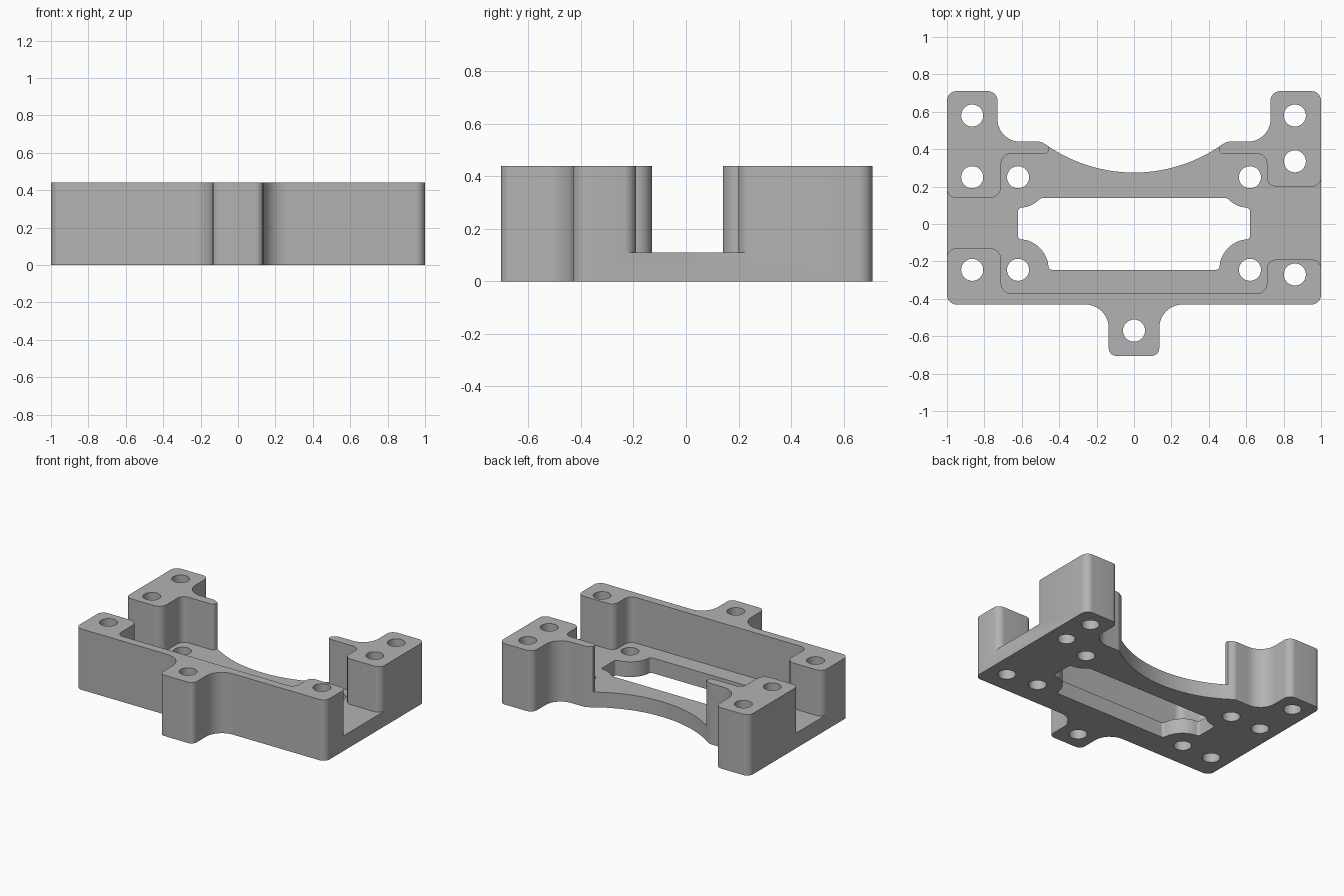
import bpy
import bmesh
import math
from mathutils import Vector

cube = bpy.data.objects.get("Cube")
if cube:
    bpy.data.objects.remove(cube, do_unlink=True)

HEIGHT, FLOOR = 0.44, 0.11

grey = bpy.data.materials.new("plain grey")
grey.use_nodes = True
GREY = (0.45, 0.45, 0.45, 1)
grey.diffuse_color = GREY
grey.node_tree.nodes["Principled BSDF"].inputs["Base Color"].default_value = GREY


def rounded(corners, steps=8):
    """Turn (x, y, radius) corners into outline points with filleted corners."""
    points = []
    for i, (x, y, r) in enumerate(corners):
        p = Vector((x, y))
        if r == 0:
            points.append(p)
            continue
        a = (Vector(corners[i - 1][:2]) - p).normalized()
        b = (Vector(corners[(i + 1) % len(corners)][:2]) - p).normalized()
        half = a.angle(b) / 2
        centre = p + (a + b).normalized() * (r / math.sin(half))
        start = p + a * (r / math.tan(half)) - centre
        end = p + b * (r / math.tan(half)) - centre
        for k in range(steps + 1):
            t = k / steps
            points.append(centre + (start * (1 - t) + end * t).normalized() * r)
    return points


def arc(cx, cy, r, start, end, steps):
    """Unfilleted outline points along an arc, angles in degrees."""
    angles = [math.radians(start + (end - start) * k / steps) for k in range(steps + 1)]
    return [(cx + r * math.cos(a), cy + r * math.sin(a), 0) for a in angles]


def mirrored(corners):
    return [(-x, y, r) for x, y, r in reversed(corners)]


def prism(name, points, z0, z1):
    bm = bmesh.new()
    face = bm.faces.new([bm.verts.new((p[0], p[1], z0)) for p in points])
    top = bmesh.ops.extrude_face_region(bm, geom=[face])["geom"]
    verts = [v for v in top if isinstance(v, bmesh.types.BMVert)]
    bmesh.ops.translate(bm, verts=verts, vec=(0, 0, z1 - z0))
    bmesh.ops.recalc_face_normals(bm, faces=bm.faces)
    mesh = bpy.data.meshes.new(name)
    bm.to_mesh(mesh)
    bm.free()
    mesh.materials.append(grey)
    obj = bpy.data.objects.new(name, mesh)
    bpy.context.collection.objects.link(obj)
    return obj


# Bracket body: front tab, rear ears and a shallow curved rear edge
right_side = [(0.135, -0.705, 0.04), (0.135, -0.43, 0.125), (1, -0.43, 0.05),
              (1, 0.71, 0.05), (0.73, 0.71, 0.05), (0.73, 0.44, 0.12),
              (0.495, 0.44, 0.05)]
rear_curve = arc(0, 1.092, 0.817, -56, -124, 32)
body = prism("bracket_body", rounded(right_side + rear_curve + mirrored(right_side)),
             0, HEIGHT)

# Pocket above the floor, open at both sides and at the rear
OUT = 1.001
pocket = [(-OUT, -0.13, 0.05), (-0.71, -0.13, 0.06), (-0.71, -0.37, 0.05),
          (0.71, -0.37, 0.05), (0.71, -0.19, 0.05), (OUT, -0.19, 0.05),
          (OUT, -0.3, 0), (1.1, -0.3, 0), (1.1, 0.3, 0), (OUT, 0.3, 0),
          (OUT, 0.2, 0.05), (0.71, 0.2, 0.05), (0.71, 0.375, 0.05),
          (0.455, 0.375, 0.025), (0.455, 0.6, 0), (-0.455, 0.6, 0),
          (-0.455, 0.375, 0.025), (-0.71, 0.375, 0.05), (-0.71, 0.14, 0.06),
          (-OUT, 0.14, 0.05), (-OUT, 0.3, 0), (-1.1, 0.3, 0),
          (-1.1, -0.3, 0), (-OUT, -0.3, 0)]
cutters = [prism("pocket_cutter", rounded(pocket), FLOOR, 1)]

# Floor window, scooped around the four inner screw holes
window = ([(0.455, -0.245, 0.02)] + arc(0.62, -0.245, 0.165, 165, 105, 10)
          + [(0.62, -0.08, 0.02), (0.62, 0.085, 0.02)]
          + arc(0.62, 0.25, 0.165, 255, 225, 6) + [(0.49, 0.14, 0)])
cutters.append(prism("window_cutter", rounded(window + mirrored(window)), -0.5, 1))

# Screw holes
holes = [(-0.865, 0.58), (-0.865, 0.25), (-0.62, 0.25), (-0.865, -0.245),
         (-0.62, -0.245), (0, -0.57), (0.86, 0.58), (0.86, 0.335),
         (0.62, 0.25), (0.62, -0.245), (0.86, -0.27)]
for x, y in holes:
    circle = arc(x, y, 0.059, 0, 348.75, 31)
    cutters.append(prism("hole_cutter", circle, -0.5, 1))

# Cut everything, then drop the cutters
for cutter in cutters:
    mod = body.modifiers.new(cutter.name, "BOOLEAN")
    mod.operation = "DIFFERENCE"
    mod.solver = "EXACT"
    mod.object = cutter
    cutter.hide_render = True
bpy.context.view_layer.update()
result = bpy.data.meshes.new_from_object(
    body.evaluated_get(bpy.context.evaluated_depsgraph_get()))
body.modifiers.clear()
body.data = result
for cutter in cutters:
    bpy.data.objects.remove(cutter, do_unlink=True)

bpy.ops.object.select_all(action="DESELECT")
body.select_set(True)
bpy.context.view_layer.objects.active = body
bpy.ops.object.shade_smooth_by_angle(angle=math.radians(30))
